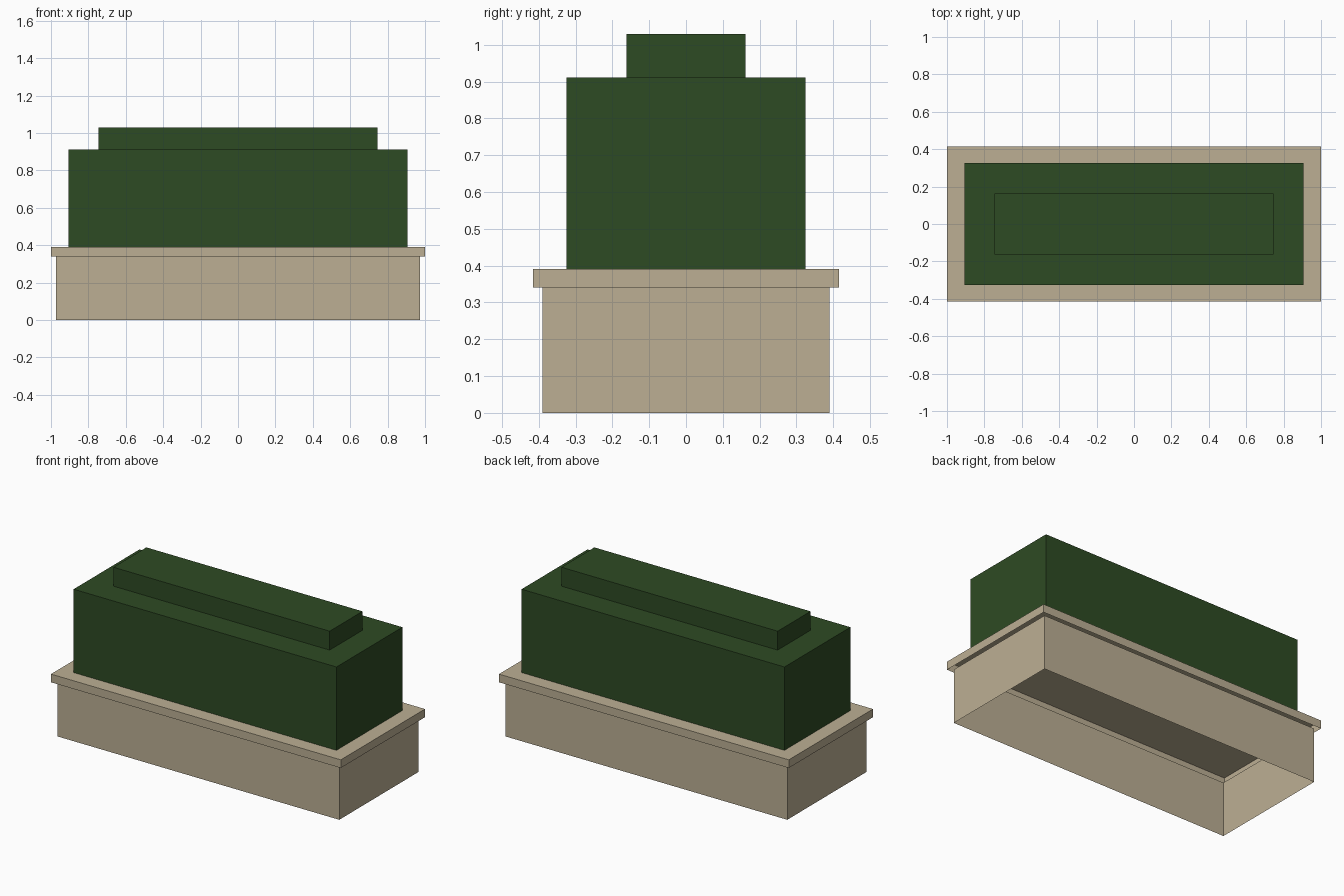
import bpy
import bmesh

if "Cube" in bpy.data.objects:
    bpy.data.objects.remove(bpy.data.objects["Cube"])


def material(name, rgb):
    m = bpy.data.materials.new(name)
    m.diffuse_color = (*rgb, 1.0)
    m.use_nodes = True
    m.node_tree.nodes["Principled BSDF"].inputs["Base Color"].default_value = m.diffuse_color
    return m


def open_box(name, hx, hy, z0, z1, mat, has_top=True):
    """Thin-shelled box centred on the z axis, open underneath."""
    bm = bmesh.new()
    bmesh.ops.create_cube(bm, size=2.0)
    bm.normal_update()
    drop = [f for f in bm.faces
            if f.normal.z < -0.5 or (f.normal.z > 0.5 and not has_top)]
    bmesh.ops.delete(bm, geom=drop, context='FACES_ONLY')
    for v in bm.verts:
        v.co = (v.co.x * hx, v.co.y * hy, z1 if v.co.z > 0 else z0)
    mesh = bpy.data.meshes.new(name)
    bm.to_mesh(mesh)
    bm.free()
    mesh.materials.append(mat)
    obj = bpy.data.objects.new(name, mesh)
    bpy.context.collection.objects.link(obj)
    return obj


stone = material("beige stone", (0.503, 0.429, 0.296))
leaf = material("dark green leaves", (0.027, 0.069, 0.017))

# Planter: bare walls with an overhanging rim that closes the top
open_box("planter_walls", 0.972, 0.39, 0.0, 0.34, stone, has_top=False)
open_box("planter_rim", 1.0, 0.415, 0.34, 0.391, stone)

# Clipped hedge with a narrower raised ridge
open_box("hedge", 0.907, 0.325, 0.391, 0.911, leaf)
open_box("hedge_ridge", 0.746, 0.162, 0.911, 1.029, leaf)
